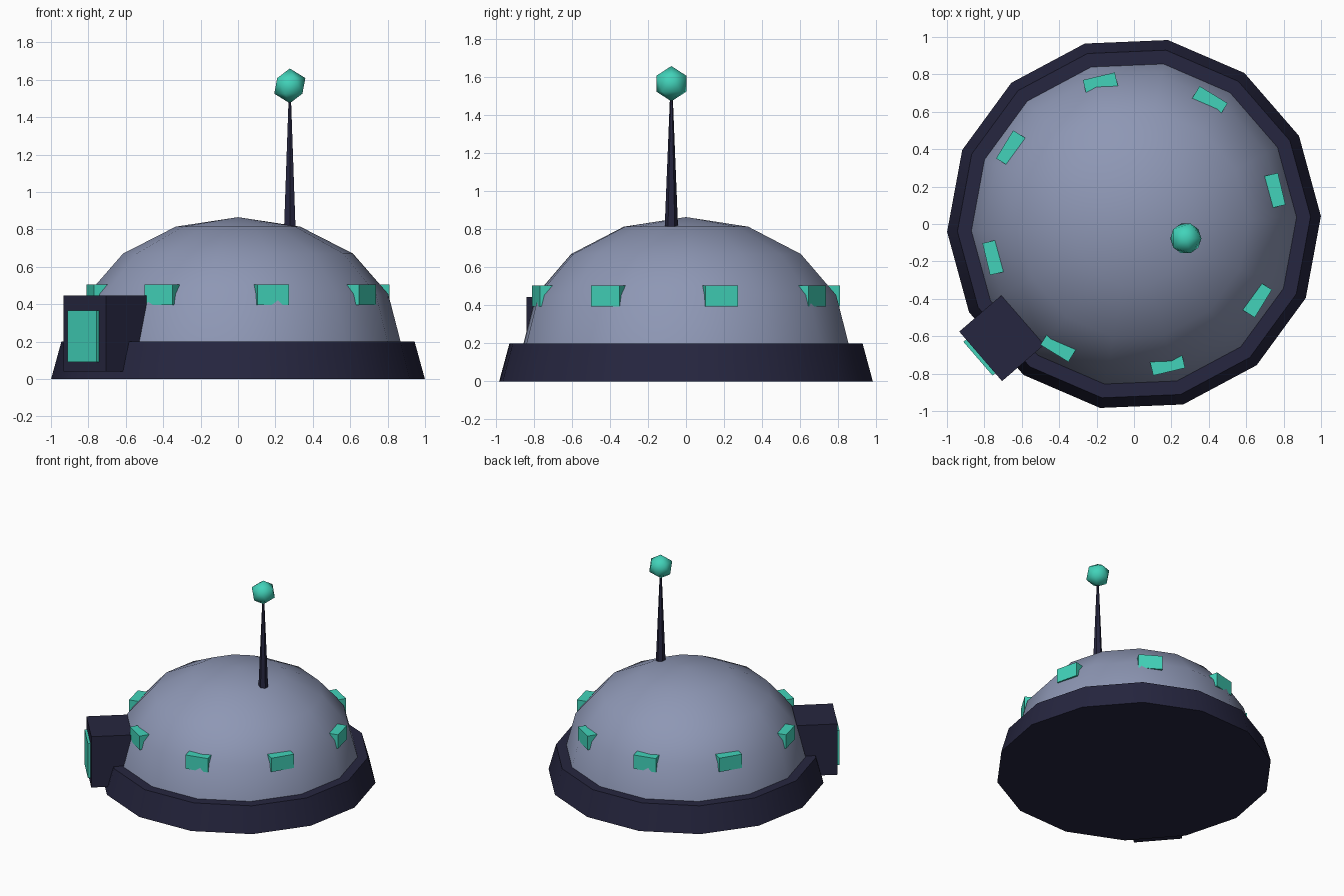
import bpy, bmesh
from math import pi, sin, cos, radians
from mathutils import Matrix, Vector

cube = bpy.data.objects.get("Cube")
if cube:
    bpy.data.objects.remove(cube, do_unlink=True)


def material(name, rgb):
    m = bpy.data.materials.new(name)
    m.use_nodes = True
    m.diffuse_color = (*rgb, 1)
    m.node_tree.nodes["Principled BSDF"].inputs["Base Color"].default_value = (*rgb, 1)
    return m


navy = material("dark navy", (0.019, 0.019, 0.05))
steel = material("blue grey", (0.27, 0.31, 0.46))
teal = material("teal", (0.054, 0.65, 0.49))

SIDES = 14
TURN = radians(2.4)


def finish(name, bm, mat, smooth_angle=None):
    bmesh.ops.recalc_face_normals(bm, faces=bm.faces)
    mesh = bpy.data.meshes.new(name)
    bm.to_mesh(mesh)
    bm.free()
    mesh.materials.append(mat)
    ob = bpy.data.objects.new(name, mesh)
    bpy.context.collection.objects.link(ob)
    if smooth_angle:
        bpy.ops.object.select_all(action='DESELECT')
        ob.select_set(True)
        bpy.context.view_layer.objects.active = ob
        bpy.ops.object.shade_smooth_by_angle(angle=radians(smooth_angle))
    return ob


def cone(name, mat, sides, r1, r2, z1, z2, x=0, y=0, turn=0, smooth_angle=None):
    bm = bmesh.new()
    place = Matrix.Translation((x, y, (z1 + z2) / 2)) @ Matrix.Rotation(turn, 4, 'Z')
    bmesh.ops.create_cone(bm, cap_ends=True, segments=sides, radius1=r1, radius2=r2,
                          depth=z2 - z1, matrix=place)
    return finish(name, bm, mat, smooth_angle)


def radial_box(name, mat, angle, r_in, r_out, width, z1, z2):
    """Box whose outer face looks away from the centre at the given angle."""
    bm = bmesh.new()
    place = (Matrix.Rotation(radians(angle), 4, 'Z')
             @ Matrix.Translation(((r_in + r_out) / 2, 0, (z1 + z2) / 2))
             @ Matrix.Diagonal((r_out - r_in, width, z2 - z1, 1)))
    bmesh.ops.create_cube(bm, size=1, matrix=place)
    return finish(name, bm, mat)


# Base: a tapered ring foot, first vertex just past +x
first = TURN - pi / 2 + pi / 2
bm = bmesh.new()
rings = [[bm.verts.new((r * cos(TURN + 2 * pi * i / SIDES), r * sin(TURN + 2 * pi * i / SIDES), z))
          for i in range(SIDES)] for r, z in ((1.0, 0), (0.945, 0.2))]
for i in range(SIDES):
    j = (i + 1) % SIDES
    bm.faces.new((rings[0][i], rings[0][j], rings[1][j], rings[1][i]))
for ring in rings:
    bm.faces.new(ring)
finish("base", bm, navy, 30)

# Dome: a squashed half sphere spun from a quarter arc
bm = bmesh.new()
arc = [bm.verts.new((0.87 * cos(k * pi / 8), 0, 0.2 + 0.665 * sin(k * pi / 8))) for k in range(5)]
edges = [bm.edges.new(pair) for pair in zip(arc, arc[1:])]
bmesh.ops.spin(bm, geom=arc + edges, cent=(0, 0, 0), axis=(0, 0, 1), angle=2 * pi, steps=SIDES)
bmesh.ops.remove_doubles(bm, verts=bm.verts, dist=0.001)
bmesh.ops.rotate(bm, verts=bm.verts, cent=(0, 0, 0), matrix=Matrix.Rotation(TURN, 3, 'Z'))
finish("dome", bm, steel, 60)

# Windows around the dome
for i in range(8):
    radial_box(f"window_{i + 1}", teal, 13.4 + 45 * i, 0.69, 0.812, 0.175, 0.395, 0.505)

# Entrance block with its door
radial_box("entrance", navy, 220.8, 0.783, 1.083, 0.35, 0.04, 0.445)
radial_box("door", teal, 220.8, 1.06, 1.102, 0.238, 0.09, 0.365)

# Antenna and its tip
cone("antenna", navy, 6, 0.035, 0.007, 0.815, 1.51, 0.277, -0.077)
bm = bmesh.new()
bmesh.ops.create_icosphere(bm, subdivisions=1, radius=0.093,
                           matrix=Matrix.Translation((0.277, -0.077, 1.567)))
finish("antenna_ball", bm, teal, 60)
